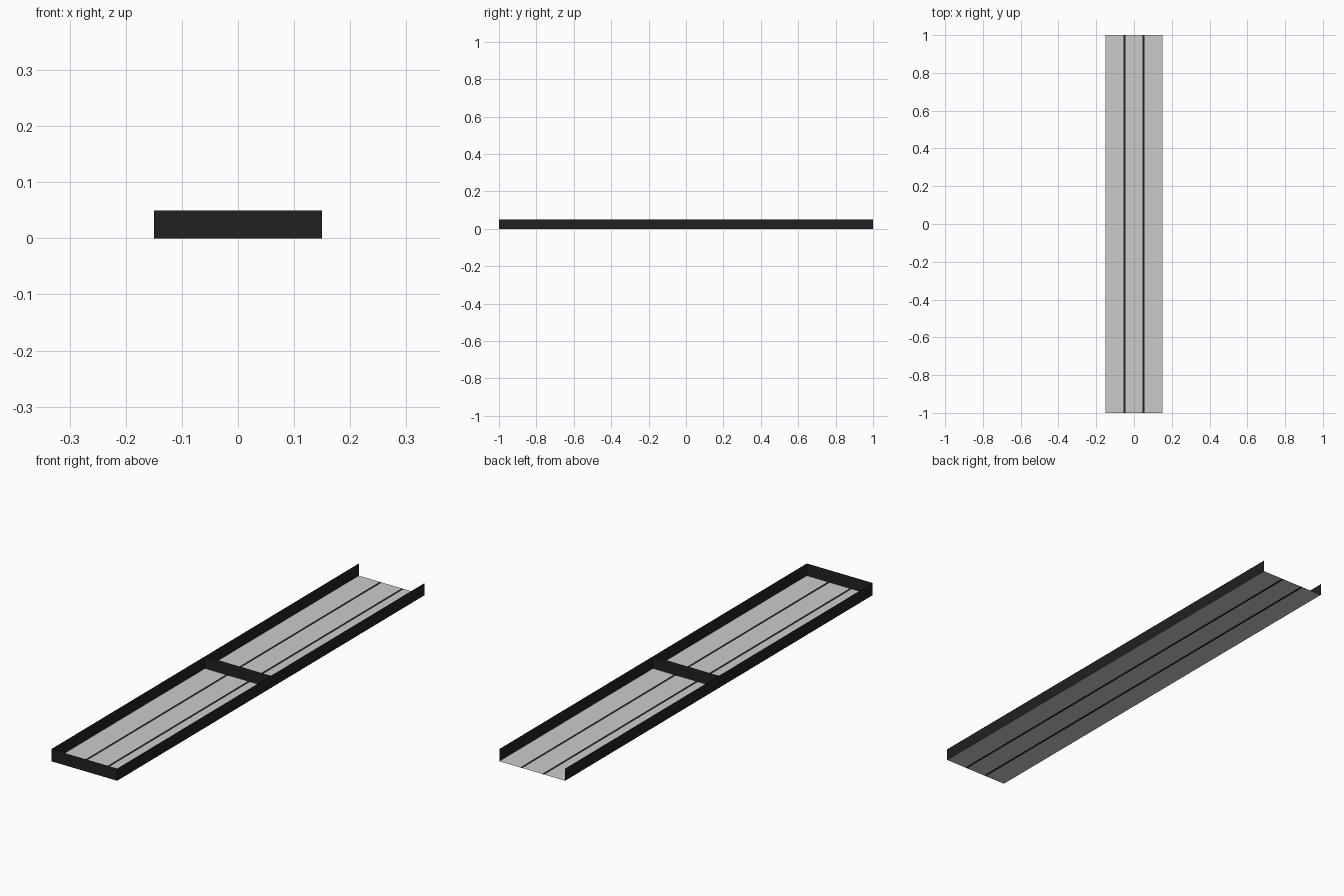
import bpy

if "Cube" in bpy.data.objects:
    bpy.data.objects.remove(bpy.data.objects["Cube"])

W, L, H = 0.15, 1.0, 0.05   # half width, half length, wall height
S = 0.005                   # half width of the dark floor strips

dark = bpy.data.materials.new("dark_trim")
dark.diffuse_color = (0.015, 0.015, 0.015, 1)
dark.use_nodes = True
dark.node_tree.nodes["Principled BSDF"].inputs["Base Color"].default_value = dark.diffuse_color


def sheet(name, corners, mat=None):
    """Single flat, zero-thickness quad."""
    me = bpy.data.meshes.new(name)
    me.from_pydata(corners, [], [(0, 1, 2, 3)])
    ob = bpy.data.objects.new(name, me)
    bpy.context.collection.objects.link(ob)
    if mat:
        me.materials.append(mat)
    return ob


def floor(name, x0, x1, mat=None):
    return sheet(name, [(x0, -L, 0), (x1, -L, 0), (x1, L, 0), (x0, L, 0)], mat)


def cross_wall(name, y):
    return sheet(name, [(-W, y, 0), (W, y, 0), (W, y, H), (-W, y, H)], dark)


# Floor: three grey panels separated by two dark strips
T = W / 3
floor("floor_panel_centre", -T + S, T - S)
floor("floor_panel_left", -W, -T - S)
floor("floor_panel_right", T + S, W)
for side, x in (("left", -T), ("right", T)):
    floor("floor_strip_" + side, x - S, x + S, dark)

# Long side walls
for side, x in (("left", -W), ("right", W)):
    sheet("side_wall_" + side, [(x, -L, 0), (x, L, 0), (x, L, H), (x, -L, H)], dark)

# Front end wall and middle divider; the back end stays open
cross_wall("front_wall", -L)
cross_wall("middle_divider", 0)
